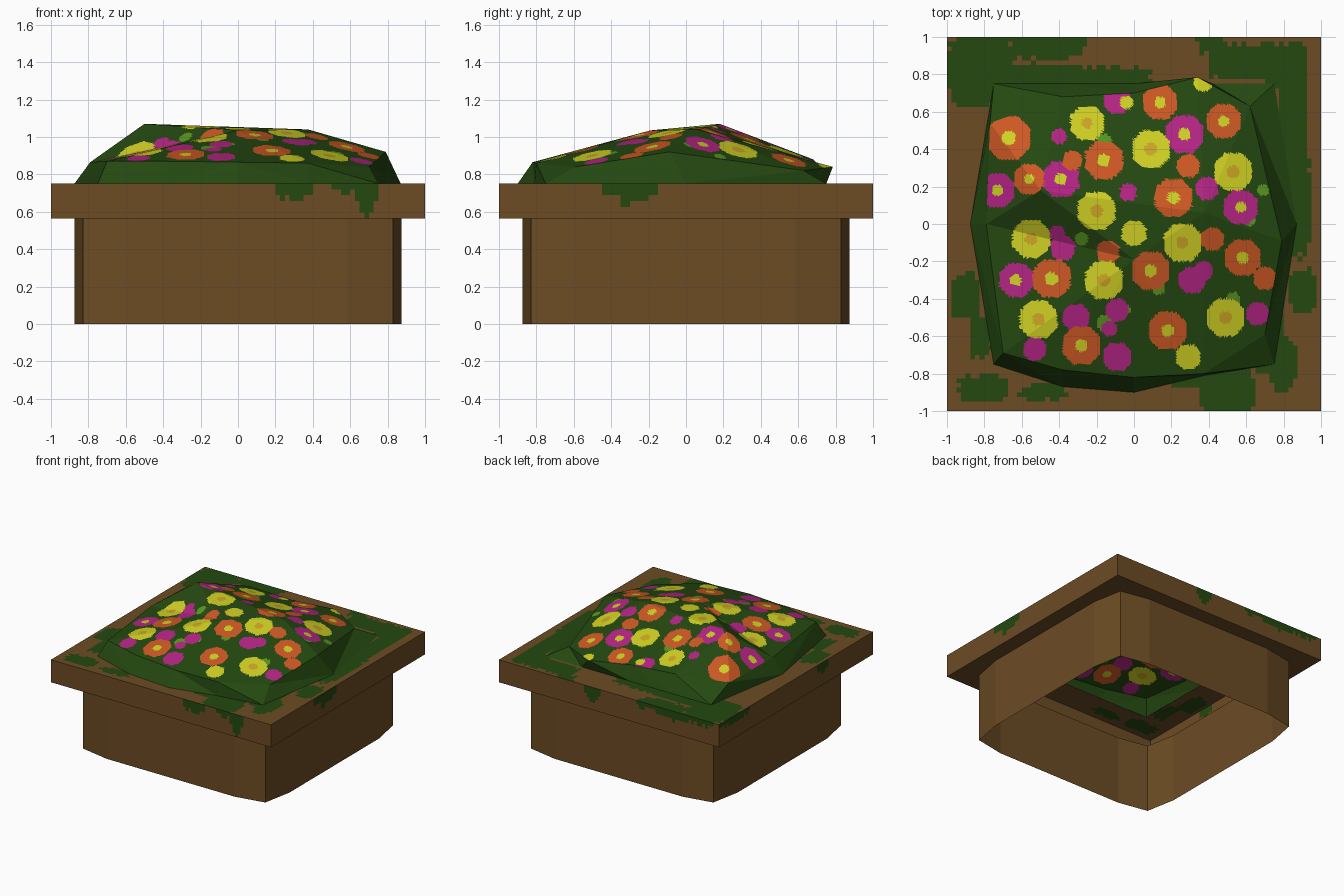
import bpy, bmesh, math, random

if "Cube" in bpy.data.objects:
    bpy.data.objects.remove(bpy.data.objects["Cube"])

random.seed(4)


def mat(name, r, g, b):
    m = bpy.data.materials.new(name)
    m.diffuse_color = [((c / 255 + 0.055) / 1.055) ** 2.4 for c in (r, g, b)] + [1]
    m.use_nodes = True
    m.node_tree.nodes["Principled BSDF"].inputs["Base Color"].default_value = m.diffuse_color
    return m


BROWN = mat("wood brown", 108, 76, 36)
GREEN = mat("leaf green", 36, 72, 16)
ORANGE = mat("orange petals", 205, 88, 36)
PINK = mat("magenta petals", 180, 36, 132)
YELLOW = mat("yellow petals", 208, 208, 36)
GOLD = mat("gold centre", 205, 165, 36)
LIGHT = mat("light leaf", 88, 150, 32)


def finish(bm, name, mats):
    me = bpy.data.meshes.new(name)
    bm.to_mesh(me)
    bm.free()
    for m in mats:
        me.materials.append(m)
    ob = bpy.data.objects.new(name, me)
    bpy.context.collection.objects.link(ob)
    return ob


def rot(p, k):
    x, y = p
    for _ in range(k):
        x, y = -y, x
    return x, y


# --- Box walls: each side bows out slightly, open at the bottom
side = [(-.828, -.828), (-.58, -.875), (.58, -.875)]
ring = [rot(p, k) for k in range(4) for p in side]
bm = bmesh.new()
lo = [bm.verts.new((x, y, 0)) for x, y in ring]
hi = [bm.verts.new((x, y, .565)) for x, y in ring]
for i in range(12):
    j = (i + 1) % 12
    bm.faces.new((lo[i], lo[j], hi[j], hi[i]))
finish(bm, "planter_walls", [BROWN])

# --- Underside of the rim
bm = bmesh.new()
for k in range(4):
    pts = [(-1, -1), (-.828, -.828), (-.58, -.875), (.58, -.875), (.828, -.828), (1, -1)]
    bm.faces.new([bm.verts.new((*rot(p, k), .565)) for p in pts])
finish(bm, "rim_underside", [BROWN])

# --- Rim top and sides, with overgrowing leaves (centre x, y, half sizes)
patches = [(-.82, .86, .19, .16), (-.45, .95, .2, .07), (-.5, .8, .25, .06), (-.1, .78, .2, .06),
           (-.86, .7, .12, .08), (.6, .87, .2, .1), (.4, .96, .07, .05), (.85, .62, .08, .35),
           (.86, .1, .09, .28), (.9, -.36, .07, .12), (.8, -.75, .07, .14), (.5, -.88, .15, .12),
           (.3, -.84, .1, .03), (-.8, -.88, .14, .07), (-.48, -.9, .13, .04), (-.9, -.38, .08, .12),
           (-.82, -.6, .06, .12), (.72, -.6, .08, .2), (.76, .84, .07, .12)]
# leaves hanging over the edge: side, position, half width, depth
drips = [(0, .3, .1, .1), (0, .69, .06, .19), (0, .58, .08, .05), (1, -.3, .14, .11),
         (2, -.15, .07, .12), (2, .6, .35, .07), (3, -.8, .2, .07), (3, .35, .08, .1)]
N, M = 80, 6
bm = bmesh.new()
cache = {}


def vert(x, y, z):
    key = (round(x, 4), round(y, 4), round(z, 4))
    if key not in cache:
        cache[key] = bm.verts.new(key)
    return cache[key]


s = 2 / N
for i in range(N):
    for j in range(N):
        x, y = -1 + i * s, -1 + j * s
        cx, cy = x + s / 2, y + s / 2
        if max(abs(cx), abs(cy)) < .75:
            continue
        f = bm.faces.new([vert(x, y, .75), vert(x + s, y, .75), vert(x + s, y + s, .75), vert(x, y + s, .75)])
        f.material_index = any(((cx - a) / w) ** 4 + ((cy - b) / h) ** 4 < random.uniform(.6, 1.3)
                               for a, b, w, h in patches)
dz = .185 / M
for k in range(4):
    for i in range(N):
        u = -1 + i * s
        for j in range(M):
            z = .565 + j * dz
            f = bm.faces.new([vert(*rot(p, k), h) for p, h in
                              (((u, -1), z), ((u + s, -1), z), ((u + s, -1), z + dz), ((u, -1), z + dz))])
            f.material_index = any(q == k and abs(u + s / 2 - c) < w and
                                   .75 - z - dz / 2 < d * (1 - .6 * abs(u + s / 2 - c) / w) + random.uniform(-.01, .02)
                                   for q, c, w, d in drips)
finish(bm, "planter_rim", [BROWN, GREEN])

# --- Leafy mound: base ring, shoulder ring and three crown points
base = [(-.75, -.75), (-.38, -.87), (0, -.9), (.375, -.81), (.75, -.75), (.87, 0),
        (.75, .75), (.42, .75), (0, .75), (-.38, .75), (-.75, .75), (-.875, 0)]
shoulder = [(-.70, -.69, .87), (-.38, -.78, .87), (0, -.82, .865), (.375, -.80, .86),
            (.70, -.59, .84), (.79, -.09, .92), (.62, .63, .82), (.34, .785, .84),
            (0, .70, .86), (-.38, .68, .88), (-.77, .54, .86), (-.79, 0, .865)]
P, Q, R = (-.5, .18, 1.07), (0, -.19, 1.035), (.375, .06, 1.04)

bm = bmesh.new()
b = [bm.verts.new((x, y, .75)) for x, y in base]
u = [bm.verts.new(c) for c in shoulder]
for i in range(12):
    j = (i + 1) % 12
    bm.faces.new((b[i], b[j], u[j], u[i]))
bmesh.ops.triangulate(bm, faces=bm.faces[:])
finish(bm, "flower_bed_skirt", [GREEN])

# --- Flowers (x, y, radius); the larger ones get a centre
orange = [(-.67, .46, .115), (.14, .65, .09), (.48, .55, .09), (-.16, .34, .1), (-.33, .34, .05),
          (-.56, .24, .08), (.21, .14, .1), (.29, .31, .06), (-.14, -.15, .06), (.42, -.08, .06),
          (.58, -.18, .095), (-.44, -.29, .1), (.09, -.25, .1), (.7, -.29, .06), (.18, -.57, .1),
          (-.28, -.65, .1)]
pink = [(-.09, .66, .07), (.27, .48, .1), (-.4, .47, .04), (-.39, .24, .095), (-.73, .18, .09),
        (.57, .09, .09), (.39, .19, .06), (-.03, .17, .045), (-.38, -.13, .065), (-.63, -.3, .09),
        (.31, -.3, .07), (.37, -.25, .05), (-.31, -.5, .07), (-.09, -.46, .06), (.66, -.48, .06),
        (-.53, -.67, .06), (-.09, -.71, .075), (-.13, -.56, .04), (-.41, -.05, .04)]
yellow = [(-.04, .65, .035), (-.25, .54, .09), (.09, .40, .1), (.53, .28, .1), (-.2, .07, .1),
          (0, -.05, .065), (-.55, -.08, .1), (.26, -.1, .1), (-.16, -.3, .1), (-.51, -.51, .1),
          (.49, -.5, .1), (.29, -.71, .065), (.37, .76, .05)]
leaf = [(-.16, .44, .04), (.26, .18, .03), (.62, .02, .03), (-.28, -.08, .035), (.53, -.4, .035),
        (-.16, -.53, .04), (.69, .18, .03), (-.05, -.46, .03), (-.16, -.2, .03), (.13, -.35, .03)]
spots = []
for group, petal, centre in ((yellow, 3, 4), (orange, 1, 3), (pink, 2, 3), (leaf, 5, 5)):
    for x, y, r in group:
        if r > .075:
            spots.insert(0, (x, y, r * .32, centre))
        spots.append((x, y, r, petal))


def flower_at(x, y):
    for cx, cy, r, idx in spots:
        dx, dy = abs(x - cx), abs(y - cy)
        if max(dx, dy) < r and dx + dy < 1.45 * r:
            return idx
    return 0


bm = bmesh.new()
u = [bm.verts.new(c) for c in shoulder]
p, q, r = [bm.verts.new(c) for c in (P, Q, R)]
for top, first, last in ((q, -1, 3), (r, 3, 9), (p, 9, 11)):
    for i in range(first, last):
        bm.faces.new((u[i], u[i + 1], top))
for tri in ((p, q, r), (u[11], q, p), (q, u[3], r), (u[9], p, r)):
    bm.faces.new(tri)
bmesh.ops.subdivide_edges(bm, edges=bm.edges[:], cuts=43, use_grid_fill=True)
for f in bm.faces:
    c = f.calc_center_median()
    f.material_index = flower_at(c.x, c.y)
finish(bm, "flower_bed_top", [GREEN, ORANGE, PINK, YELLOW, GOLD, LIGHT])
